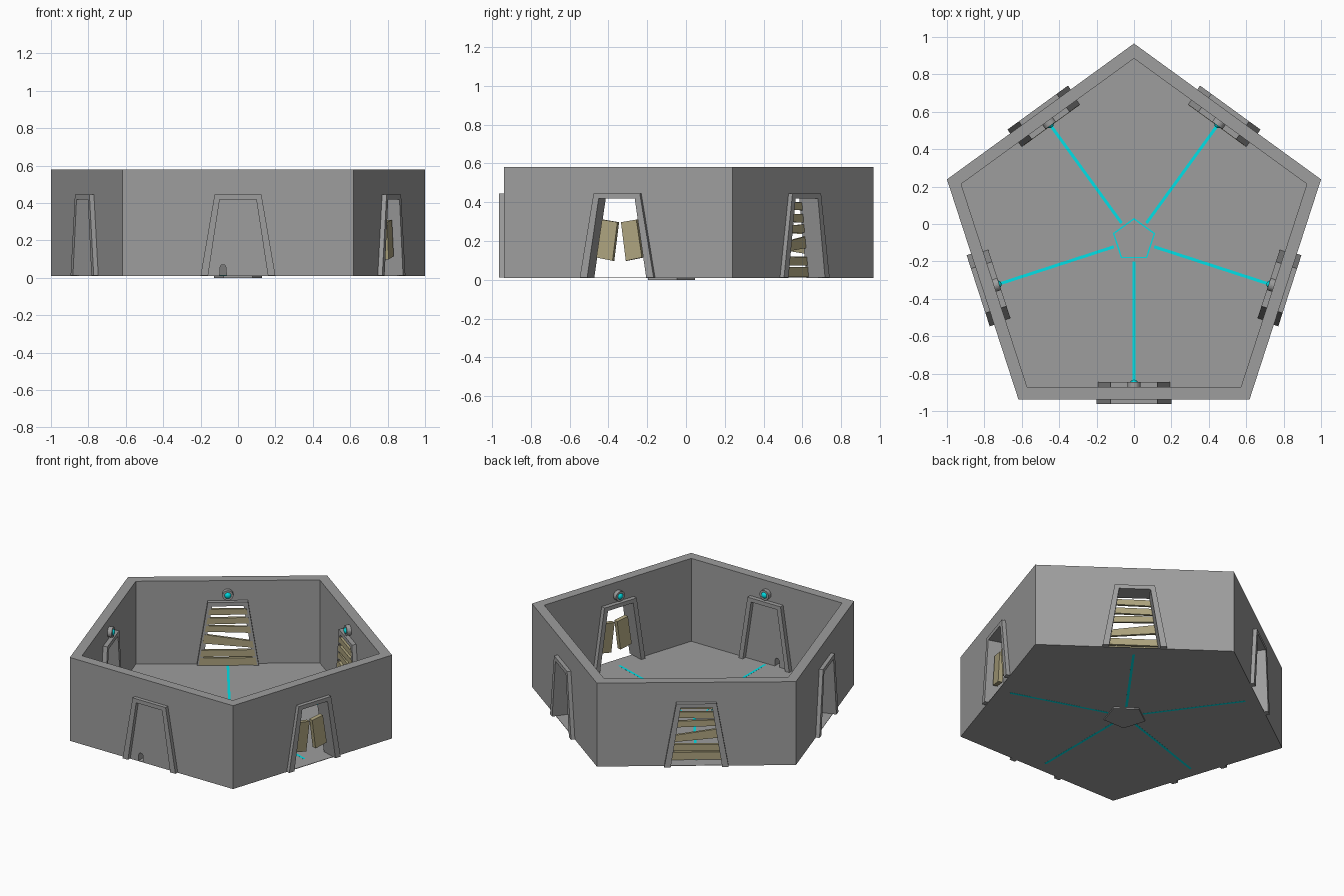
import bpy, bmesh, math
from mathutils import Matrix

if "Cube" in bpy.data.objects:
    bpy.data.objects.remove(bpy.data.objects["Cube"])

CY = -0.0865                 # pentagon centre in y
A_OUT, A_IN = 0.8507, 0.786  # wall apothems
T36 = math.tan(math.radians(36))
Z0, Z1 = 0.011, 0.58


def material(name, rgb):
    m = bpy.data.materials.new(name)
    m.diffuse_color = (*rgb, 1)
    m.use_nodes = True
    m.node_tree.nodes["Principled BSDF"].inputs["Base Color"].default_value = m.diffuse_color
    return m


STONE = material("dark_stone", (0.34, 0.34, 0.34))
WOOD = material("wood", (0.42, 0.37, 0.21))
GLOW = material("cyan_glow", (0.0, 0.75, 0.8))


def finish(name, bm, side=None, mat=None):
    bmesh.ops.recalc_face_normals(bm, faces=bm.faces)
    me = bpy.data.meshes.new(name)
    bm.to_mesh(me)
    bm.free()
    ob = bpy.data.objects.new(name, me)
    bpy.context.collection.objects.link(ob)
    ob.location = (0, CY, 0)
    if side is not None:
        ob.rotation_euler.z = math.radians(72 * side)
    me.materials.append(mat or STONE)
    return ob


def loft(name, a, b, side=None, mat=None):
    """Solid between two matching closed loops."""
    bm = bmesh.new()
    va, vb = [bm.verts.new(p) for p in a], [bm.verts.new(p) for p in b]
    bm.faces.new(va)
    bm.faces.new(vb)
    for i in range(len(va)):
        j = (i + 1) % len(va)
        bm.faces.new((va[i], va[j], vb[j], vb[i]))
    return finish(name, bm, side, mat)


def slab(name, prof, d0, d1, side, mat=None):
    """Profile in the wall plane (u, z), extruded between two distances from centre."""
    return loft(name, [(u, -d0, z) for u, z in prof], [(u, -d1, z) for u, z in prof], side, mat)


def pentagon(r, z):
    return [(r * math.cos(math.radians(90 + 72 * i)), r * math.sin(math.radians(90 + 72 * i)), z)
            for i in range(5)]


def wall(side, notch):
    """Mitred wall with a notch cut from its lower edge."""
    def ring(d):
        h = d * T36
        pts = [(-h, Z0)] + notch + [(h, Z0), (h, Z1), (-h, Z1)]
        return [(u, -d, z) for u, z in pts]
    loft("wall", ring(A_OUT), ring(A_IN), side)


def frame(name, side, foot, d0, d1):
    prof = [(-foot, Z0), (-0.125, 0.445), (0.125, 0.445), (foot, Z0),
            (0.160, Z0), (0.098, 0.418), (-0.098, 0.418), (-0.160, Z0)]
    slab(name, prof, d0, d1, side)


# floor and central plate with glowing outline
R = A_OUT / math.cos(math.radians(36))
loft("floor", pentagon(R, 0.009), pentagon(R, 0.012))
loft("centre_plate", pentagon(0.134, 0), pentagon(0.134, 0.0125))
bm = bmesh.new()
rings = [[bm.verts.new(p) for p in pentagon(r, z)]
         for r, z in ((0.119, 0.012), (0.119, 0.014), (0.110, 0.014), (0.110, 0.012))]
for k in range(4):
    for i in range(5):
        j = (i + 1) % 5
        a, b = rings[k], rings[(k + 1) % 4]
        bm.faces.new((a[i], a[j], b[j], b[i]))
finish("centre_outline", bm, mat=GLOW)

# side 0 front, 1 right, 2 back right, 3 back left, 4 left
doorway = [(-0.160, Z0), (-0.098, 0.418), (0.098, 0.418), (0.160, Z0)]
mousehole = [(-0.098, Z0), (-0.096, 0.055), (-0.089, 0.068), (-0.071, 0.068),
             (-0.064, 0.055), (-0.062, Z0)]
# left bottom, left top, right bottom, right top height of each plank
planks = [(0.014, 0.065, 0.014, 0.065), (0.075, 0.12, 0.073, 0.118),
          (0.133, 0.178, 0.165, 0.225), (0.235, 0.278, 0.245, 0.285),
          (0.300, 0.340, 0.295, 0.338), (0.362, 0.400, 0.358, 0.398)]

for s in range(5):
    wall(s, doorway if s else mousehole)
    frame("outer_door_frame", s, 0.200, A_OUT, 0.876)
    frame("inner_door_frame", s, 0.192, 0.757, A_IN)

    # glowing floor line
    w = 0.008
    line = [(-w, -0.113), (w, -0.113), (w, -0.77), (-w, -0.77)]
    loft("floor_line", [(x, y, 0.0085) for x, y in line], [(x, y, 0.0125) for x, y in line], s, GLOW)

    # lamp above the door: round socket and glowing ball
    bm = bmesh.new()
    bmesh.ops.create_cone(bm, cap_ends=True, segments=24, radius1=0.034, radius2=0.034, depth=0.03,
                          matrix=Matrix.Translation((0, -0.773, 0.49)) @ Matrix.Rotation(math.pi / 2, 4, 'X'))
    finish("lamp_socket", bm, s)
    bm = bmesh.new()
    bmesh.ops.create_uvsphere(bm, u_segments=20, v_segments=12, radius=0.024,
                              matrix=Matrix.Translation((0, -0.770, 0.49)))
    for f in bm.faces:
        f.smooth = True
    finish("lamp_ball", bm, s, GLOW)

    # boarded-up back doors
    if s in (2, 3):
        for l0, l1, r0, r1 in planks:
            def half(z):
                return 0.184 - 0.17 * z
            slab("plank", [(-half(l0), l0), (half(r0), r0), (half(r1), r1), (-half(l1), l1)],
                 0.7555, 0.772, s, WOOD)

# pair of swing doors in the right doorway
for k in (-1, 1):
    slab("swing_door", [(k * 0.123, 0.115), (k * 0.093, 0.31), (k * 0.010, 0.297), (k * 0.036, 0.098)],
         0.805, 0.835, 1, WOOD)
